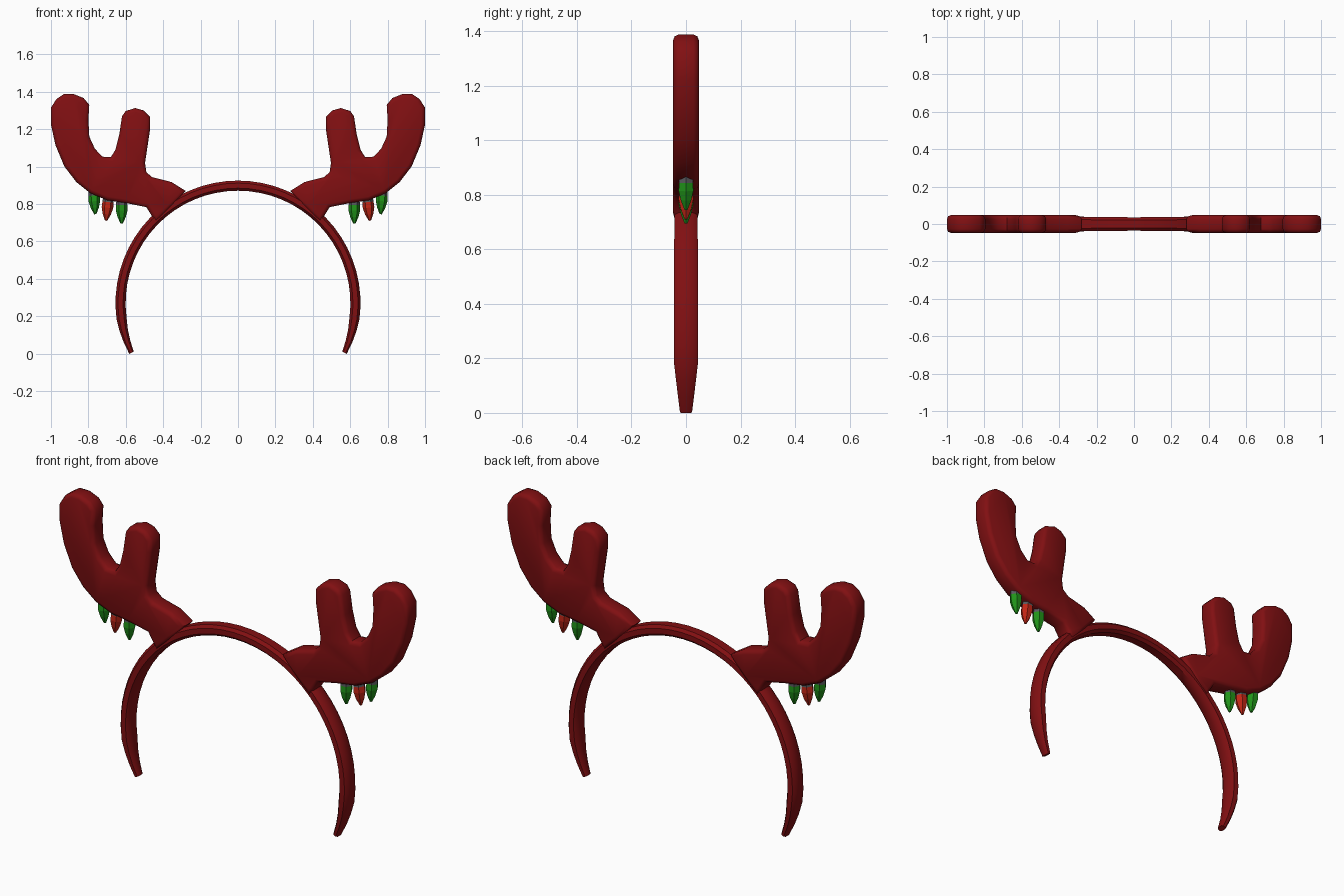
import bpy
import bmesh
import math
from mathutils import Matrix, Vector

default_cube = bpy.data.objects.get("Cube")
if default_cube:
    bpy.data.objects.remove(default_cube, do_unlink=True)


def make_material(name, red, green, blue):
    material = bpy.data.materials.new(name)
    material.use_nodes = True
    colour = (red, green, blue, 1)
    material.diffuse_color = colour
    material.node_tree.nodes["Principled BSDF"].inputs["Base Color"].default_value = colour
    return material


dark_red = make_material("dark red felt", 0.22, 0.005, 0.006)
bulb_green = make_material("bulb green", 0.015, 0.3, 0.01)
bulb_red = make_material("bulb red", 0.55, 0.02, 0.008)
cap_grey = make_material("cap grey", 0.1, 0.1, 0.11)


def finish(name, bm, materials, smooth_angle=None):
    """Turn a bmesh into a named object with materials and shading."""
    bmesh.ops.recalc_face_normals(bm, faces=bm.faces)
    mesh = bpy.data.meshes.new(name)
    bm.to_mesh(mesh)
    bm.free()
    for material in materials:
        mesh.materials.append(material)
    obj = bpy.data.objects.new(name, mesh)
    bpy.context.collection.objects.link(obj)
    if smooth_angle:
        bpy.ops.object.select_all(action="DESELECT")
        obj.select_set(True)
        bpy.context.view_layer.objects.active = obj
        bpy.ops.object.shade_smooth_by_angle(angle=math.radians(smooth_angle))
    return obj


def bridge_rings(bm, rings):
    """Skin a list of closed vertex rings and cap both ends."""
    for ring, following in zip(rings, rings[1:]):
        count = len(ring)
        for i in range(count):
            j = (i + 1) % count
            bm.faces.new((ring[i], ring[j], following[j], following[i]))
    bm.faces.new(rings[0])
    bm.faces.new(rings[-1])


# Headband: chamfered section swept round an arc, thinner at the two ends
def build_headband():
    bm = bmesh.new()
    centre_z, radius, steps = 0.27, 0.628, 40
    start = math.radians(-25)
    sweep = math.pi - 2 * start
    section = [(1, 0.6), (0.5, 1), (-0.5, 1), (-1, 0.6),
               (-1, -0.6), (-0.5, -1), (0.5, -1), (1, -0.6)]
    rings = []
    for step in range(steps + 1):
        angle = start + sweep * step / steps
        from_end = min(step, steps - step)
        taper = min(1, 0.5 + from_end / 6)
        half_thick = 0.027 * taper
        half_deep = (0.044 - 0.008 * max(0, math.sin(angle)) ** 4) * taper
        ring = []
        for across, along in section:
            r = radius + across * half_thick
            ring.append(bm.verts.new((r * math.cos(angle), along * half_deep,
                                      centre_z + r * math.sin(angle))))
        rings.append(ring)
    bridge_rings(bm, rings)
    finish("headband", bm, [dark_red], 40)


# Antler outline: root, inner tine, fork, outer tine, underside, root
ANTLER = [
    (.28, .87), (.355, .917), (.46, .944), (.49, .97), (.497, 1.02),
    (.47, 1.2), (.47, 1.265), (.505, 1.3), (.55, 1.313), (.6, 1.297),
    (.62, 1.27), (.635, 1.17), (.655, 1.09), (.68, 1.05), (.725, 1.053),
    (.765, 1.095), (.795, 1.16), (.8, 1.25), (.795, 1.33), (.825, 1.366),
    (.88, 1.388), (.93, 1.388), (.97, 1.362), (1, 1.315), (1, 1.225),
    (.976, 1.115), (.928, 1), (.864, .917), (.79, .858), (.7, .82),
    (.6, .805), (.49, .783), (.46, .735), (.44, .7), (.36, .78)]


def build_antler(name, side):
    bm = bmesh.new()
    half_deep = 0.047
    front = bm.faces.new([bm.verts.new((side * x, -half_deep, z)) for x, z in ANTLER])
    extruded = bmesh.ops.extrude_face_region(bm, geom=[front], use_keep_orig=True)["geom"]
    moved = [item for item in extruded if isinstance(item, bmesh.types.BMVert)]
    bmesh.ops.translate(bm, verts=moved, vec=(0, 2 * half_deep, 0))
    # Round the front and back rims only
    rims = [e for e in bm.edges if abs(e.verts[0].co.y - e.verts[1].co.y) < half_deep]
    bmesh.ops.bevel(bm, geom=rims, offset=0.02, offset_type="OFFSET", segments=2,
                    profile=0.5, affect="EDGES", clamp_overlap=True)
    finish(name, bm, [dark_red], 50)


# Light: grey socket above a faceted, pointed bulb hanging from the antler
def build_light(name, side, x, z, lean, bulb_material):
    bm = bmesh.new()
    sides = 6
    profile = [(0.026, 0.06), (0.03, 0.0), (0.031, -0.03), (0.022, -0.065), (0.006, -0.1)]
    turn = Matrix.Rotation(math.radians(-side * lean), 4, "Y")
    rings = []
    for radius, height in profile:
        ring = []
        for i in range(sides):
            angle = math.tau * i / sides
            offset = Vector((radius * math.cos(angle), radius * math.sin(angle), height))
            ring.append(bm.verts.new(Vector((side * x, 0, z)) + turn @ offset))
        rings.append(ring)
    bridge_rings(bm, rings)
    socket = set(rings[0] + rings[1])
    for face in bm.faces:
        face.material_index = 0 if all(v in socket for v in face.verts) else 1
    finish(name, bm, [cap_grey, bulb_material])


build_headband()
for label, side in (("left", 1), ("right", -1)):
    build_antler(label + "_antler", side)
    build_light(label + "_inner_light", side, 0.622, 0.795, 0, bulb_green)
    build_light(label + "_middle_light", side, 0.695, 0.81, 6, bulb_red)
    build_light(label + "_outer_light", side, 0.77, 0.845, -4, bulb_green)
